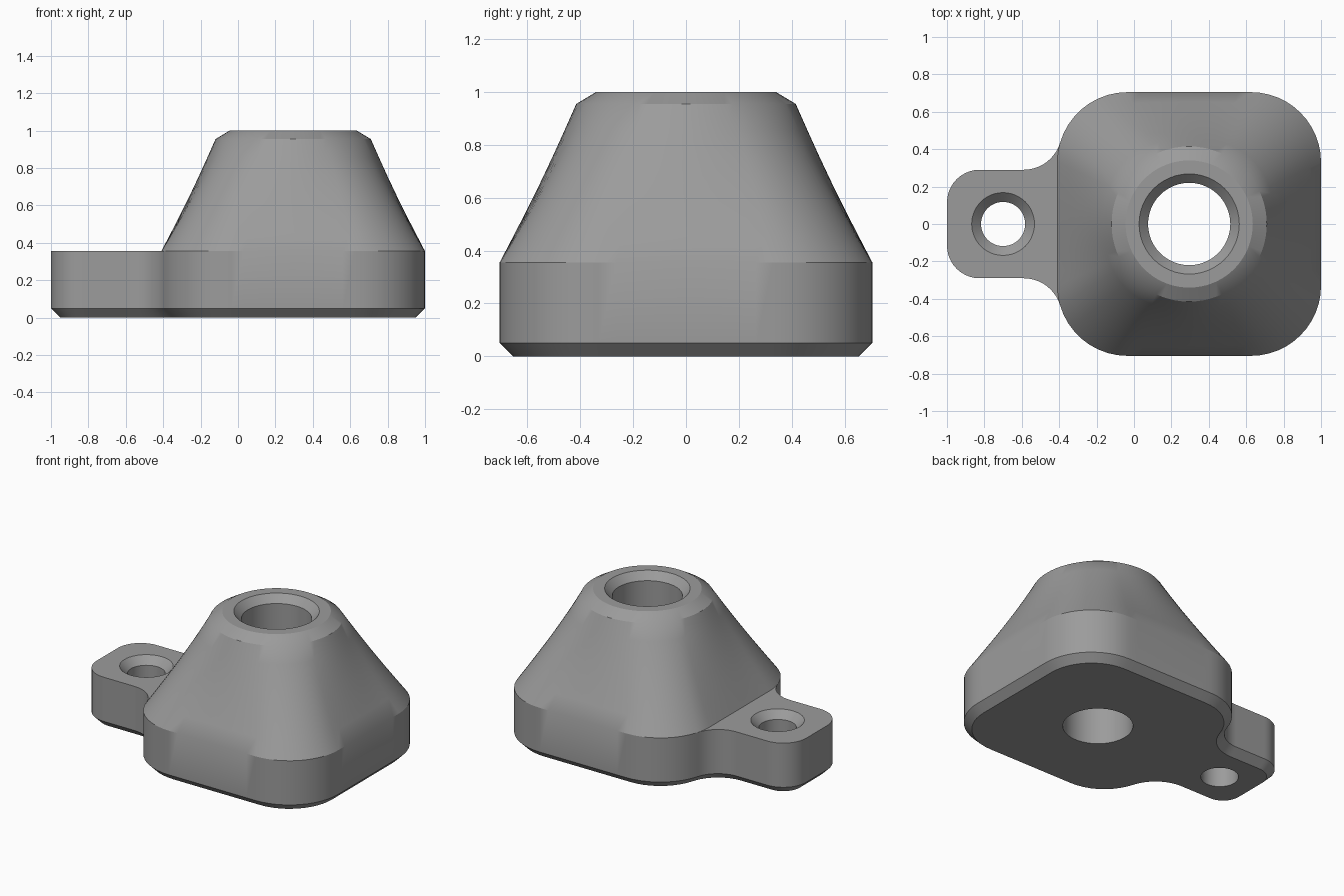
import bpy, bmesh, math
from math import pi, cos, sin

if "Cube" in bpy.data.objects:
    bpy.data.objects.remove(bpy.data.objects["Cube"])

CX, HALF, STR, R = 0.295, 0.705, 0.33, 0.375      # body centre, half width, half straight, corner radius
TAB_Y, TAB_R, FX = 0.29, 0.175, -0.59             # tab half width, corner radius, fillet centre x
Z_CH, Z_BASE, Z_CONE, Z_TOP = 0.05, 0.355, 0.955, 1.0
LX = CX - STR
# concave fillet tangent to the tab side and the body corner
D, E = LX - FX, TAB_Y - STR
FIL = (D * D + E * E - R * R) / (2 * (R - E))
A = math.atan2(TAB_Y + FIL - STR, D)

grey = bpy.data.materials.new("grey")
grey.diffuse_color = (0.33, 0.33, 0.33, 1)
grey.use_nodes = True
grey.node_tree.nodes["Principled BSDF"].inputs["Base Color"].default_value = grey.diffuse_color


def arc(cx, cy, r, a0, a1, n):
    return [(cx + r * cos(a0 + (a1 - a0) * i / n), cy + r * sin(a0 + (a1 - a0) * i / n)) for i in range(n + 1)]


def line(p, q, n=10):
    """Points strictly between p and q."""
    return [(p[0] + (q[0] - p[0]) * i / n, p[1] + (q[1] - p[1]) * i / n) for i in range(1, n)]


def body_outline(inset=0.0):
    """Rounded square, without the stretch where the tab joins."""
    r, RX = R - inset, CX + STR
    arcs = [arc(LX, -STR, r, pi + A, 1.5 * pi, 9), arc(RX, -STR, r, -pi / 2, 0, 12),
            arc(RX, STR, r, 0, pi / 2, 12), arc(LX, STR, r, pi / 2, pi - A, 9)]
    pts = list(arcs[0])
    for nxt in arcs[1:]:
        pts += line(pts[-1], nxt[0]) + nxt
    return pts


def tab_outline(inset=0.0):
    """Tab with fillets, joining the two ends of the body outline."""
    f, r, tx, ty = FIL + inset, TAB_R - inset, -1 + TAB_R, TAB_Y - TAB_R
    pts = arc(FX, TAB_Y + FIL, f, -A, -pi / 2, 10)
    pts += arc(tx, ty, r, pi / 2, pi, 10) + arc(tx, -ty, r, pi, 1.5 * pi, 10)
    pts += arc(FX, -TAB_Y - FIL, f, pi / 2, A, 10)
    return pts[1:-1]


def ring(bm, pts, z):
    return [bm.verts.new((x, y, z)) for x, y in pts]


def bridge(bm, a, b):
    n = len(a)
    for i in range(n):
        bm.faces.new((a[i], a[(i + 1) % n], b[(i + 1) % n], b[i]))


def finish(bm, name):
    bmesh.ops.recalc_face_normals(bm, faces=bm.faces)
    me = bpy.data.meshes.new(name)
    bm.to_mesh(me)
    bm.free()
    me.materials.append(grey)
    ob = bpy.data.objects.new(name, me)
    bpy.context.collection.objects.link(ob)
    return ob


# Base plate with tab and bottom chamfer
bm = bmesh.new()
rings = [ring(bm, body_outline(i) + tab_outline(i), z) for i, z in ((0.05, 0), (0, Z_CH), (0, Z_BASE))]
bm.faces.new(rings[0])
bridge(bm, rings[0], rings[1])
bridge(bm, rings[1], rings[2])

# Rim under the cone, completed across the tab
nb = len(body_outline())
left = arc(LX, STR, R, pi - A, pi, 3) + line((CX - HALF, STR), (CX - HALF, -STR)) + arc(LX, -STR, R, pi, pi + A, 3)
inner = ring(bm, left[1:-1], Z_BASE)
body, tab = rings[2][:nb], rings[2][nb:]
bm.faces.new([body[-1]] + tab + [body[0]] + inner[::-1])
rim = body + inner

# Square-to-round loft, slightly hollow, then the top chamfer
base = [(v.co.x - CX, v.co.y) for v in rim]
prev = rim
STEPS = 6
for k in range(1, STEPS + 2):
    t = min(k / STEPS, 1)
    pts = []
    for x, y in base:
        d = math.hypot(x, y)
        s = ((1 - t) + t * 0.415 / d) - 0.008 * sin(pi * t) / d
        if k > STEPS:
            s = 0.34 / d
        pts.append((CX + x * s, y * s))
    cur = ring(bm, pts, Z_TOP if k > STEPS else Z_BASE + (Z_CONE - Z_BASE) * t)
    bridge(bm, prev, cur)
    prev = cur
bm.faces.new(prev)
mount = finish(bm, "mount_body")


def drill(x, r, r_sink, top, name):
    """Cut a countersunk through hole."""
    b = bmesh.new()
    prof = [(r, -0.1), (r, top - 0.05), (r_sink, top), (r_sink, top + 0.1)]
    rs = [ring(b, arc(x, 0, rad, 0, 2 * pi, 48)[:-1], z) for rad, z in prof]
    for p, q in zip(rs, rs[1:]):
        bridge(b, p, q)
    b.faces.new(rs[0])
    b.faces.new(rs[-1])
    cutter = finish(b, name)
    cutter.hide_render = True
    mod = mount.modifiers.new(name, 'BOOLEAN')
    mod.operation, mod.solver, mod.object = 'DIFFERENCE', 'EXACT', cutter
    bpy.ops.object.modifier_apply(modifier=name)
    bpy.data.objects.remove(cutter)


bpy.context.view_layer.objects.active = mount
mount.select_set(True)
drill(CX, 0.22, 0.268, Z_TOP, "centre_hole")
drill(-0.70, 0.118, 0.168, Z_BASE, "tab_hole")
bpy.ops.object.shade_smooth_by_angle(angle=math.radians(30))
